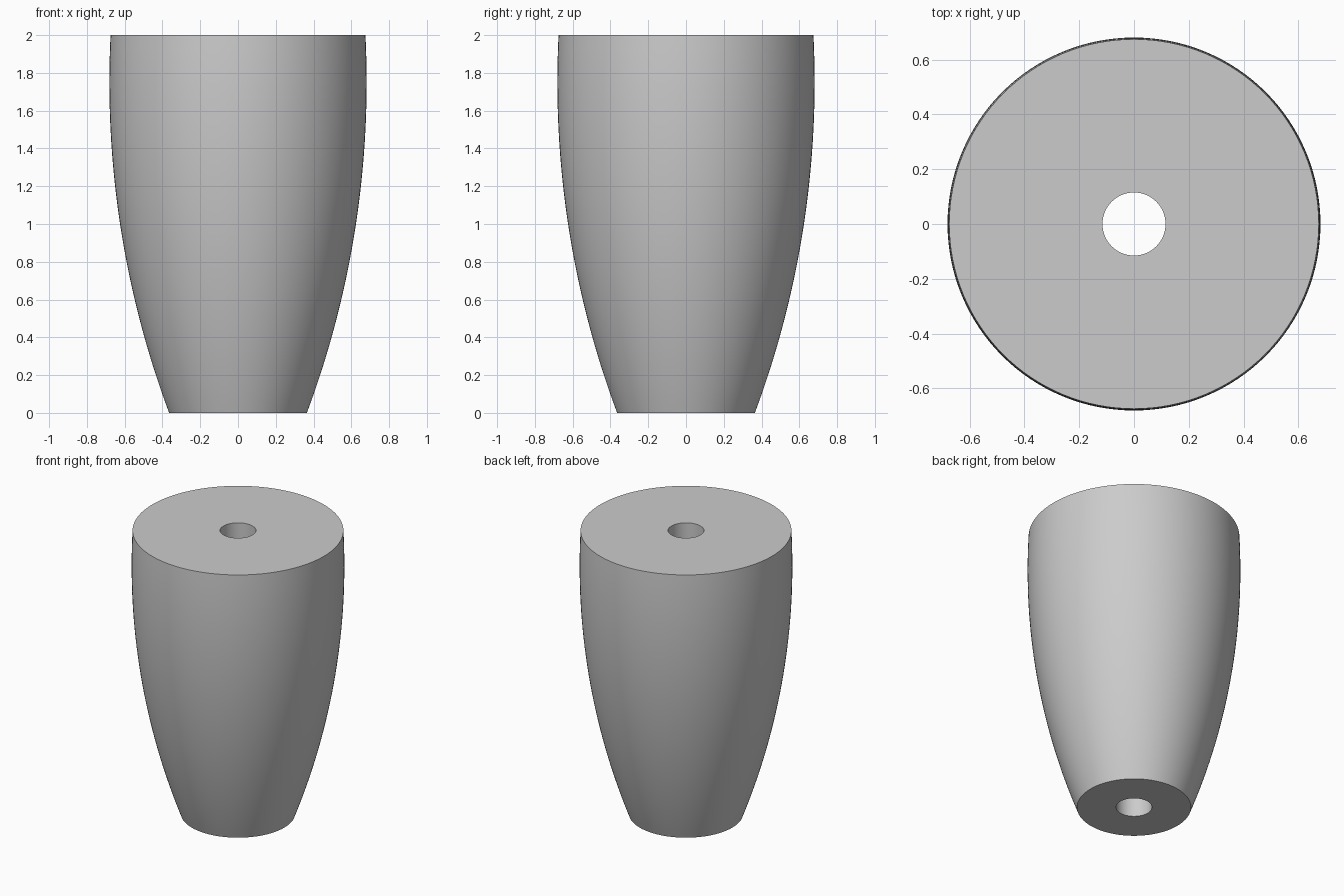
import bpy, bmesh, math

cube = bpy.data.objects.get("Cube")
if cube:
    bpy.data.objects.remove(cube, do_unlink=True)

HEIGHT, MAX_RADIUS, HOLE_RADIUS = 2.0, 0.681, 0.115
BULGE_Z, ARC_RADIUS = 1.75, 5.0
SEGMENTS, RINGS = 128, 32

# Plain grey material
grey = bpy.data.materials.new("plain grey")
grey.use_nodes = True
color = (0.6, 0.6, 0.6, 1)
grey.diffuse_color = color
grey.node_tree.nodes["Principled BSDF"].inputs["Base Color"].default_value = color


def outer_radius(z):
    """Radius of the barrel-curved side, a shallow circular arc."""
    return MAX_RADIUS - ARC_RADIUS + math.sqrt(ARC_RADIUS**2 - (z - BULGE_Z)**2)


# Closed half section: curved side, then straight bore
heights = [HEIGHT * i / RINGS for i in range(RINGS + 1)]
profile = [(outer_radius(z), z) for z in heights]
profile += [(HOLE_RADIUS, HEIGHT), (HOLE_RADIUS, 0)]

# Revolve the section into a tapered body with a through hole
bm = bmesh.new()
verts = [bm.verts.new((r, 0, z)) for r, z in profile]
edges = [bm.edges.new((a, b)) for a, b in zip(verts, verts[1:] + verts[:1])]
bmesh.ops.spin(bm, geom=verts + edges, cent=(0, 0, 0), axis=(0, 0, 1),
               angle=math.tau, steps=SEGMENTS, use_duplicate=False)
bmesh.ops.remove_doubles(bm, verts=bm.verts[:], dist=0.0001)
bmesh.ops.recalc_face_normals(bm, faces=bm.faces[:])
mesh = bpy.data.meshes.new("tapered_body")
bm.to_mesh(mesh)
bm.free()
mesh.materials.append(grey)

body = bpy.data.objects.new("tapered_body", mesh)
bpy.context.collection.objects.link(body)
bpy.ops.object.select_all(action="DESELECT")
body.select_set(True)
bpy.context.view_layer.objects.active = body
bpy.ops.object.shade_smooth_by_angle(angle=math.radians(30))
